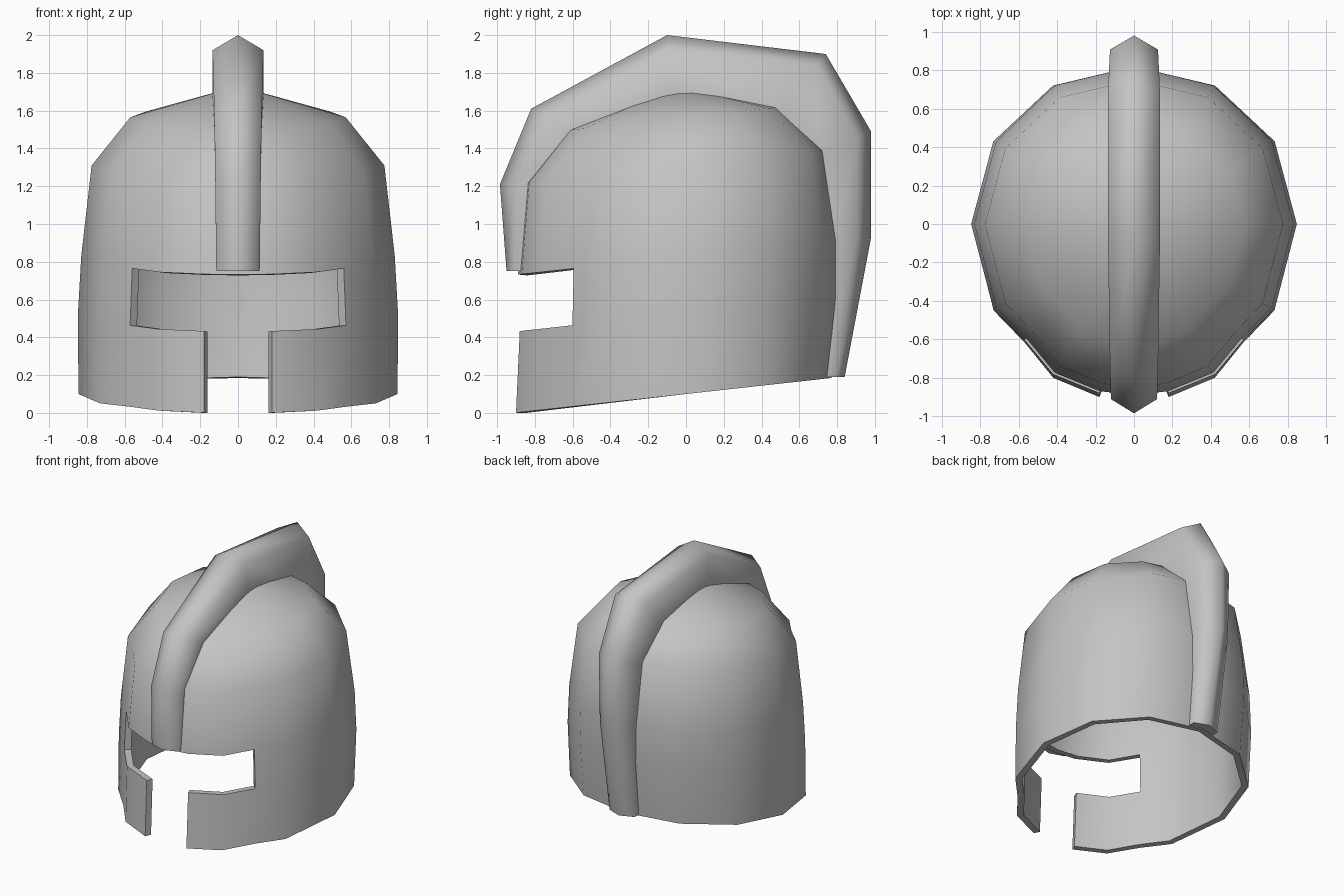
import bpy
import bmesh
import math
from mathutils import Vector

cube = bpy.data.objects.get("Cube")
if cube:
    bpy.data.objects.remove(cube, do_unlink=True)

# Single plain metal colour
steel = bpy.data.materials.new("plain_grey_metal")
steel.use_nodes = True
grey = (0.55, 0.55, 0.55, 1)
steel.diffuse_color = grey
steel.node_tree.nodes["Principled BSDF"].inputs["Base Color"].default_value = grey


def make_object(name, bm):
    mesh = bpy.data.meshes.new(name)
    bm.to_mesh(mesh)
    bm.free()
    obj = bpy.data.objects.new(name, mesh)
    bpy.context.collection.objects.link(obj)
    mesh.materials.append(steel)
    return obj


def smooth(obj, degrees):
    bpy.ops.object.select_all(action="DESELECT")
    obj.select_set(True)
    bpy.context.view_layer.objects.active = obj
    bpy.ops.object.shade_smooth_by_angle(angle=math.radians(degrees))


def build_shell():
    # Plan outline of one half, from front centre to back centre
    half = [(0, -.92), (.18, -.9), (.42, -.8), (.57, -.615), (.73, -.45),
            (.845, 0), (.73, .43), (.42, .72), (0, .82)]
    plan = half + [(-x, y) for x, y in half[-2:0:-1]]
    # Ring height, half width, front depth, back depth
    rings = [(.1, .845, .9, .77), (.53, .847, .88, .82), (.83, .83, .87, .82),
             (1.31, .775, .83, .75), (1.565, .57, .61, .5)]
    tilt = .11
    bm = bmesh.new()
    grid = []
    for z, width, front, back in rings:
        row = []
        for px, py in plan:
            y = py / .9 * front if py < 0 else py / .82 * back
            row.append(bm.verts.new((px / .845 * width, y, z + tilt * y)))
        grid.append(row)
    count = len(plan)
    # Columns left open on each side of the centre: nose gap, then eye slot
    gaps = {0: 1, 1: 3}
    for level in range(len(rings) - 1):
        gap = gaps.get(level, 0)
        for i in range(gap, count - gap):
            j = (i + 1) % count
            bm.faces.new((grid[level][i], grid[level][j],
                          grid[level + 1][j], grid[level + 1][i]))
    # Crown
    pole = bm.verts.new((0, -.05, 1.73))
    for i in range(count):
        bm.faces.new((grid[-1][i], grid[-1][(i + 1) % count], pole))
    bmesh.ops.delete(bm, geom=[v for v in bm.verts if not v.link_faces],
                     context="VERTS")
    shell = make_object("helmet_shell", bm)
    wall = shell.modifiers.new("wall_thickness", "SOLIDIFY")
    wall.thickness = .05
    wall.offset = -1
    bpy.context.view_layer.objects.active = shell
    bpy.ops.object.modifier_apply(modifier=wall.name)
    smooth(shell, 60)


def build_crest():
    # Ridge line, and the base line buried in the shell wall, front to back
    ridge = [(-.95, .75), (-.985, 1.21), (-.82, 1.61), (-.1, 2),
             (.74, 1.9), (.98, 1.49), (.98, .93), (.84, .19)]
    base = [(-.85, .75), (-.8, 1.2), (-.59, 1.48), (-.08, 1.67),
            (.47, 1.57), (.7, 1.36), (.785, .92), (.73, .19)]
    widths = [.115, .12, .125, .135, .135, .125, .12, .11]
    bm = bmesh.new()
    sections = []
    for r, b, w in zip(ridge, base, widths):
        top, low = Vector((0, *r)), Vector((0, *b))
        drop = min(.08, (low - top).length * .4)
        shoulder = top + (low - top).normalized() * drop
        side = Vector((w, 0, 0))
        points = (top, shoulder + side, low + side, low - side, shoulder - side)
        sections.append([bm.verts.new(p) for p in points])
    for a, b in zip(sections, sections[1:]):
        for i in range(5):
            j = (i + 1) % 5
            bm.faces.new((a[i], a[j], b[j], b[i]))
    bm.faces.new(sections[0])
    bm.faces.new(sections[-1])
    bmesh.ops.recalc_face_normals(bm, faces=bm.faces)
    smooth(make_object("crest", bm), 75)


build_shell()
build_crest()
